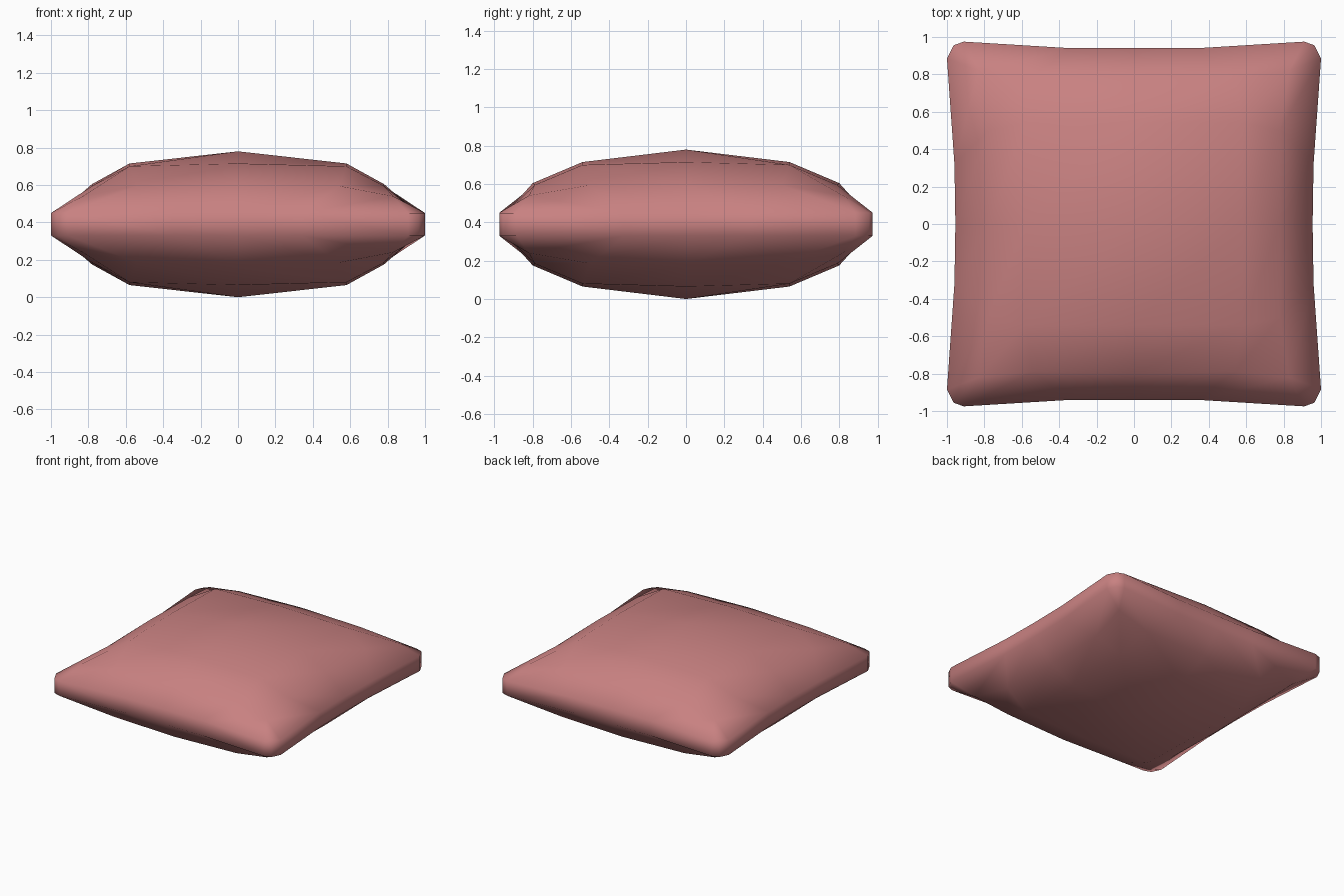
import bpy, bmesh

if "Cube" in bpy.data.objects:
    bpy.data.objects.remove(bpy.data.objects["Cube"])

MID = 0.39  # height of the seam plane
N = 3

# One quarter of the upper skin: rows run outwards in y, columns outwards in x
QUARTER = [
    [(0, 0, .39), (.58, 0, .325), (.78, 0, .215), (.955, 0, .06)],
    [(0, .54, .325), (.58, .54, .31), (.78, .50, .205), (.96, .32, .06)],
    [(0, .80, .215), (.54, .79, .205), (.83, .82, .15), (1, .885, .06)],
    [(0, .94, .06), (.34, .94, .06), (.91, .975, .06), (.965, .955, .06)],
]


def point(i, j, side):
    x, y, z = QUARTER[abs(j)][abs(i)]
    return (x if i >= 0 else -x, y if j >= 0 else -y, side * z)


# Upper and lower skins
bm = bmesh.new()
span = range(-N, N + 1)
v = {(i, j, s): bm.verts.new(point(i, j, s)) for s in (1, -1) for i in span for j in span}
for s in (1, -1):
    for i in range(-N, N):
        for j in range(-N, N):
            bm.faces.new([v[i, j, s], v[i + 1, j, s], v[i + 1, j + 1, s], v[i, j + 1, s]])

# Narrow edge band joining the skins
for e in (-N, N):
    for k in range(-N, N):
        bm.faces.new([v[k, e, 1], v[k + 1, e, 1], v[k + 1, e, -1], v[k, e, -1]])
        bm.faces.new([v[e, k, 1], v[e, k + 1, 1], v[e, k + 1, -1], v[e, k, -1]])
bmesh.ops.recalc_face_normals(bm, faces=bm.faces)
for f in bm.faces:
    f.smooth = True

mesh = bpy.data.meshes.new("cushion")
bm.to_mesh(mesh)
bm.free()
cushion = bpy.data.objects.new("cushion", mesh)
cushion.location.z = MID
bpy.context.collection.objects.link(cushion)

# Dusty rose fabric
fabric = bpy.data.materials.new("rose_fabric")
fabric.diffuse_color = (0.58, 0.22, 0.22, 1)
fabric.use_nodes = True
fabric.node_tree.nodes["Principled BSDF"].inputs["Base Color"].default_value = fabric.diffuse_color
mesh.materials.append(fabric)
